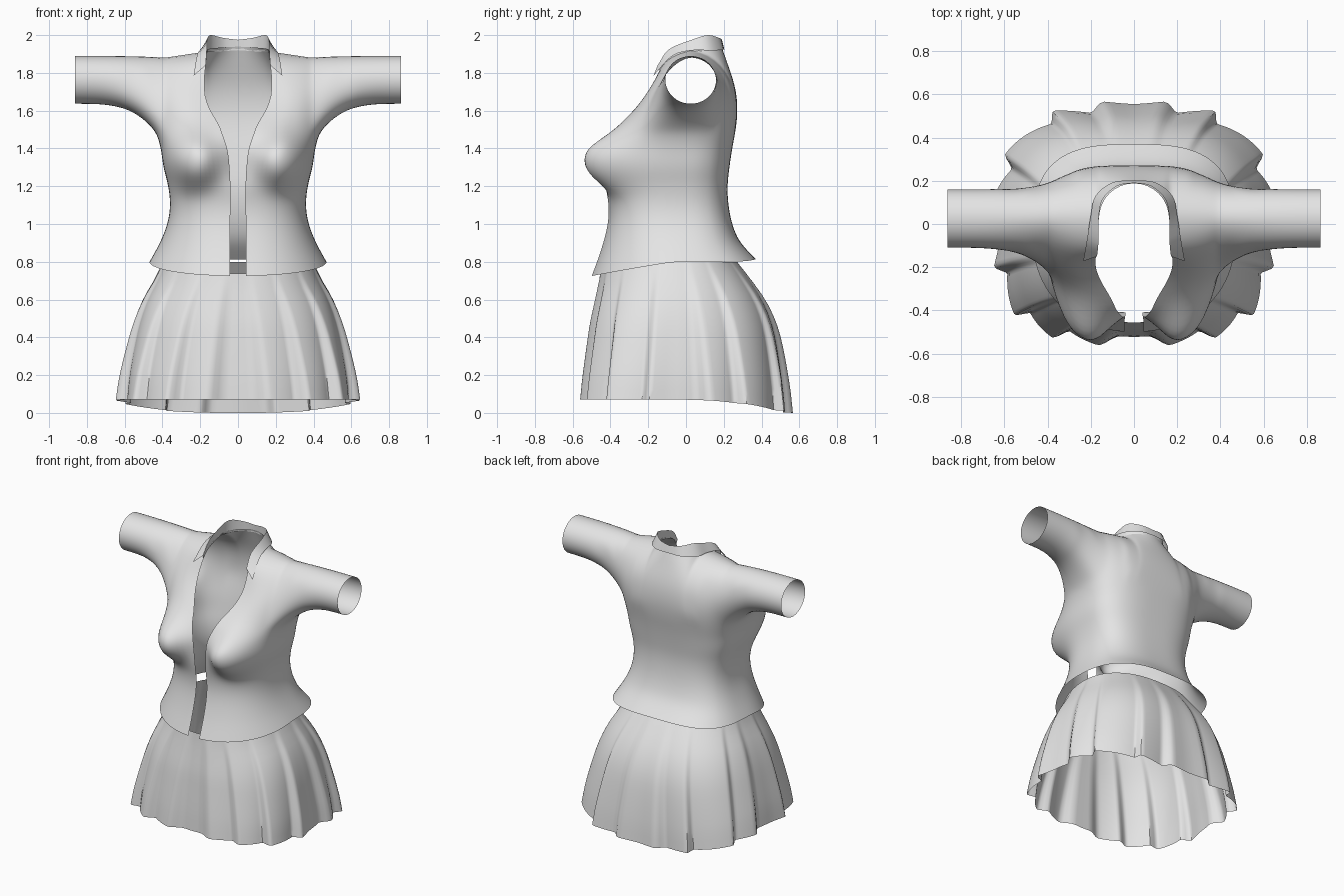
import bpy, bmesh, math
from mathutils import Vector

cube = bpy.data.objects.get("Cube")
if cube:
    bpy.data.objects.remove(cube, do_unlink=True)

fabric = bpy.data.materials.new("grey_fabric")
fabric.use_nodes = True
GREY = (0.78, 0.78, 0.78, 1)
fabric.diffuse_color = GREY
fabric.node_tree.nodes["Principled BSDF"].inputs["Base Color"].default_value = GREY


def curve(keys, x):
    """Smooth interpolation through (x, values...) keys."""
    n = len(keys)
    i = 0
    while i < n - 2 and x > keys[i + 1][0]:
        i += 1
    p, q = keys[i], keys[i + 1]
    a, b = keys[max(i - 1, 0)], keys[min(i + 2, n - 1)]
    h = q[0] - p[0]
    t = (x - p[0]) / h
    out = []
    for c in range(1, len(p)):
        m0 = (q[c] - a[c]) / (q[0] - a[0]) * h
        m1 = (b[c] - p[c]) / (b[0] - p[0]) * h
        out.append((2*t**3 - 3*t*t + 1) * p[c] + (t**3 - 2*t*t + t) * m0
                   + (3*t*t - 2*t**3) * q[c] + (t**3 - t*t) * m1)
    return out


def sheet(bm, rows):
    """Add a grid of quads through rows of points."""
    grid = [[bm.verts.new(p) for p in row] for row in rows]
    for r, s in zip(grid, grid[1:]):
        for k in range(len(r) - 1):
            bm.faces.new((r[k], r[k + 1], s[k + 1], s[k]))


def finish(bm, name, subdivide, angle):
    """Weld, face outward, mirror to the other side and shade."""
    bmesh.ops.remove_doubles(bm, verts=bm.verts, dist=0.0002)
    bmesh.ops.recalc_face_normals(bm, faces=bm.faces)
    bm.normal_update()
    out = sum(f.normal.dot(Vector((f.calc_center_median().x,
              f.calc_center_median().y, 0))) * f.calc_area() for f in bm.faces)
    if out < 0:
        bmesh.ops.reverse_faces(bm, faces=bm.faces)
    mesh = bpy.data.meshes.new(name)
    bm.to_mesh(mesh)
    bm.free()
    mesh.materials.append(fabric)
    obj = bpy.data.objects.new(name, mesh)
    bpy.context.collection.objects.link(obj)
    bpy.ops.object.select_all(action='DESELECT')
    obj.select_set(True)
    bpy.context.view_layer.objects.active = obj
    bpy.ops.object.shade_smooth_by_angle(angle=math.radians(angle))
    mirror = obj.modifiers.new("Mirror", 'MIRROR')
    mirror.merge_threshold = 0.002
    if subdivide:
        sub = obj.modifiers.new("Smooth", 'SUBSURF')
        sub.levels = sub.render_levels = 1
        sub.boundary_smooth = 'PRESERVE_CORNERS'


def oval(theta, w, front, back, yc, nf, nb):
    """Point on a squarish oval, theta 0 at the front and pi at the back."""
    s, c = max(math.sin(theta), 0), math.cos(theta)
    n, reach = (nf, yc - front) if c > 0 else (nb, back - yc)
    return (w * s ** (2 / n) if s > 1e-6 else 0.0,
            yc - math.copysign(reach * abs(c) ** (2 / n), c))


# ---- Shirt: left half, mirrored ----
FRONT, SIDE, BACK, NECK = 8, 8, 8, 4
THIRD = math.pi / 3
# height, half width, front y, back y, half opening
body = [(0.80, .47, -.50, .37, .043), (0.90, .415, -.45, .285, .043),
        (1.00, .375, -.415, .245, .042), (1.10, .36, -.41, .225, .04),
        (1.20, .37, -.425, .22, .04), (1.30, .395, -.425, .23, .045),
        (1.40, .41, -.42, .245, .057), (1.48, .432, -.395, .26, .085)]
lower = []
for r in range(17):
    z = 0.8 + 0.68 * r / 16
    w, f, b, o = curve(body, z)
    n = 2.15 + .35 * min(1, (z - .8) / .3)
    start = math.asin((o / w) ** (n / 2))
    angles = [start + (THIRD - start) * k / FRONT for k in range(FRONT)]
    angles += [THIRD + THIRD * k / SIDE for k in range(SIDE)]
    angles += [2 * THIRD + THIRD * k / (BACK + NECK) for k in range(BACK + NECK + 1)]
    fade = max(0, (1 - z) / 0.2)
    lower.append([Vector((*oval(a, w, f, b, -.06, n, 3),
                          z - fade * (.075 * max(0, math.cos(a))
                                      - .013 * max(0, -math.cos(a)) ** 6)))
                  for a in angles])

# Guide lines from chest to shoulder: opening, armhole front/back, neck, spine
ARM = .385
opening = [(.10, -.35, 1.53), (.15, -.275, 1.60), (.178, -.21, 1.68), (.18, -.165, 1.76),
           (.172, -.135, 1.83), (.166, -.085, 1.885), (.165, .03, 1.925)]
heights = [1.55, 1.62, 1.69, 1.76, 1.82, 1.865, 1.888]
arm_front = [(ARM, y, z) for y, z in zip([-.22, -.2, -.175, -.135, -.085, -.03, .03], heights)]
arm_back = [(ARM, y, z) for y, z in zip([.185, .2, .205, .19, .15, .1, .03], heights)]
nape = [(.19, .266, 1.55), (.175, .266, 1.62), (.168, .256, 1.70), (.165, .232, 1.77),
        (.165, .185, 1.84), (.165, .115, 1.895), (.165, .03, 1.925)]
spine = [(0, .27, 1.55), (0, .273, 1.62), (0, .266, 1.70), (0, .248, 1.77),
         (0, .227, 1.83), (0, .208, 1.89), (0, .192, 1.94)]


def panel(base, left, right):
    """Rows between two guides, keeping the bulge of the base row low down."""
    rows, n = [base], len(base) - 1
    for i, (p, q) in enumerate(zip(left, right)):
        p, q, keep = Vector(p), Vector(q), 1 - (i + 1) / len(left)
        rows.append([p.lerp(q, k / n) + keep * (base[k] - base[0].lerp(base[-1], k / n))
                     for k in range(n + 1)])
    return rows


top = lower[-1]
c1, c2, c3 = FRONT, FRONT + SIDE, FRONT + SIDE + BACK
front_rows = panel(top[:c1 + 1], opening, arm_front)
back_rows = panel(top[c2:c3 + 1], arm_back, nape)
neck_rows = [top[c3:]]
for d, c in zip(nape, spine):
    quarter = [math.pi / 2 * k / NECK for k in range(NECK + 1)]
    neck_rows.append([Vector((d[0] * math.cos(v) if v < 1.57 else 0,
                              d[1] + (c[1] - d[1]) * math.sin(v),
                              d[2] + (c[2] - d[2]) * v / math.pi * 2)) for v in quarter])

# Sleeve grows from the armhole loop to a round cuff
loop = [row[-1] for row in reversed(front_rows[1:])] + top[c1:c2 + 1]
loop += [row[0] for row in back_rows[1:-1]]
sleeve = []
for j in range(13):
    s = (j / 12) ** 1.4
    e = 1 - (1 - s) ** 3.5
    ring = []
    for k, p in enumerate(loop):
        a = 2 * math.pi * k / len(loop)
        cuff = Vector((0, .025 - .136 * math.sin(a), 1.763 + .128 * math.cos(a)))
        q = p.lerp(cuff, e)
        q.x = p.x + (.862 - p.x) * s
        ring.append(q)
    sleeve.append(ring + ring[:1])

bm = bmesh.new()
for rows in (lower, front_rows, back_rows, neck_rows, sleeve):
    sheet(bm, rows)
bmesh.ops.remove_doubles(bm, verts=bm.verts, dist=0.0002)
# Relax the cloth around the armhole
armhole = [v for v in bm.verts if .27 < v.co.x < .6 and 1.38 < v.co.z < 1.8]
for _ in range(4):
    bmesh.ops.smooth_vert(bm, verts=armhole, factor=.5,
                          use_axis_x=True, use_axis_y=True, use_axis_z=True)
# Full, rounded bust
for v in bm.verts:
    x, y, z = v.co
    if y < 0:
        across = .13 if x < .235 else .145
        spread = .14 if z < 1.34 else .128
        d = ((x - .235) / across) ** 2 + ((z - 1.34) / spread) ** 2
        v.co.y -= .15 * min(1, -y / .22) * math.exp(-d ** 1.5)
finish(bm, "shirt", True, 180)

# ---- Collar: neckline, fold and falling outer edge ----
base = [(.174, -.14, 1.815), (.168, -.09, 1.87), (.167, .03, 1.907),
        (.147, .115, 1.91), (.08, .178, 1.915), (0, .193, 1.92)]
fold = [(.171, -.15, 1.84), (.165, -.09, 1.925), (.163, .03, 1.975),
        (.145, .115, 2.0), (.078, .176, 1.985), (0, .19, 1.975)]
edge = [(.235, -.172, 1.785), (.217, -.07, 1.892), (.2, .04, 1.92),
        (.178, .13, 1.918), (.1, .192, 1.922), (0, .203, 1.925)]
bm = bmesh.new()
sheet(bm, [[curve([(i, *p) for i, p in enumerate(path)], k / 4) for k in range(21)]
           for path in (base, fold, edge)])
finish(bm, "collar", False, 50)

# ---- Pleated skirt: left half, mirrored ----
# distance down, half width, front y, back y
flare = [(0, .40, -.455, .27), (.11, .44, -.47, .34), (.25, .50, -.49, .42),
         (.39, .545, -.51, .475), (.54, .58, -.525, .51), (.82, .63, -.55, .55),
         (1, .65, -.562, .566)]
ridges = [-20, 6, 26, 61, 80, 99, 128, 153, 172, 200]
COLS, ROWS, DROP = 120, 14, 6


def tooth(angle):
    """Pleat height 0..1: a rounded fall after each ridge, then a slow rise."""
    lo = max(r for r in ridges if r <= angle)
    hi = min(r for r in ridges if r > angle)
    past = angle - lo
    if past < DROP:
        return .5 + .5 * math.cos(math.pi * past / DROP)
    return (past - DROP) / (hi - lo - DROP)


skirt = []
for r in range(ROWS + 1):
    t = r / ROWS
    w, f, b = curve(flare, t)
    n = 2.4 + .5 * t
    row = []
    for k in range(COLS + 1):
        a = math.pi * k / COLS                      # 0 at the back
        size = 1 + .08 * t ** .7 * (tooth(math.degrees(a)) - .95)
        x, y = oval(math.pi - a, w, f, b, -.05, n, n)
        waist = .80 - .062 * max(0, -math.cos(a))
        hem = .07 - .07 * max(0, math.cos(a)) ** 1.5
        row.append((x * size, y * size, waist + (hem - waist) * t))
    skirt.append(row)
bm = bmesh.new()
sheet(bm, skirt)
finish(bm, "pleated_skirt", False, 45)
